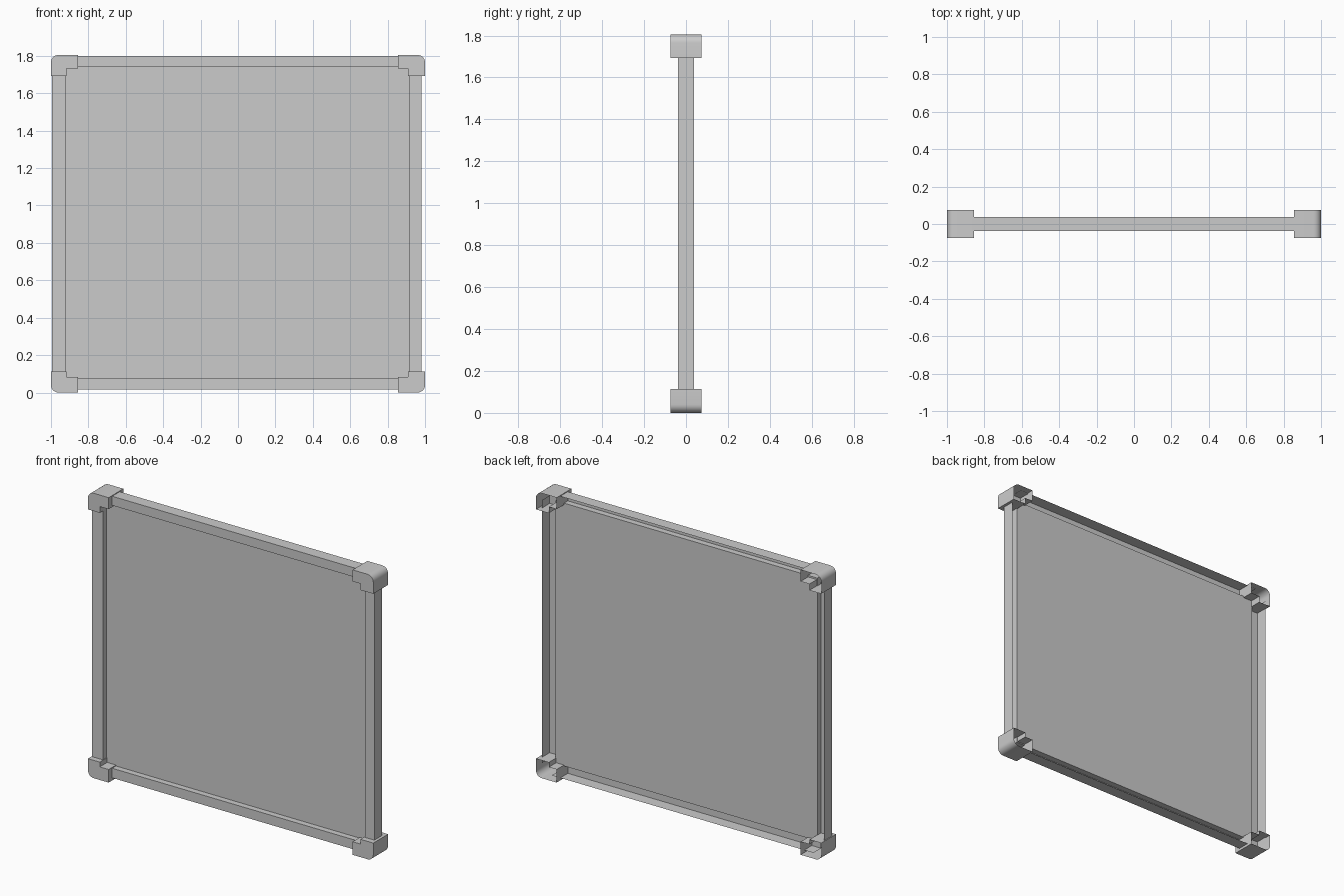
import bpy, bmesh, math

if "Cube" in bpy.data.objects:
    bpy.data.objects.remove(bpy.data.objects["Cube"])

TOP = 1.805
Y_BAR, Y_CORNER, Y_PANEL = 0.038, 0.074, 0.0


def make_object(name, bm):
    bmesh.ops.recalc_face_normals(bm, faces=bm.faces)
    mesh = bpy.data.meshes.new(name)
    bm.to_mesh(mesh)
    bm.free()
    obj = bpy.data.objects.new(name, mesh)
    bpy.context.collection.objects.link(obj)
    return obj


def corner(name, sx, top):
    """L-shaped cap with a rounded outer corner, hollow and open at the back."""
    r = 0.04
    arc = [(r - r * math.cos(a), r - r * math.sin(a))
           for a in (math.pi / 2 * i / 6 for i in range(7))]
    wide = 0.083 if sx < 0 else 0.09
    tall = 0.073 if top else 0.083
    outline = arc + [(0.145, 0), (0.145, tall), (wide, tall),
                     (wide, 0.113), (0, 0.113)]
    pts = [(sx * (1 - u), TOP - v if top else v) for u, v in outline]
    bm = bmesh.new()
    front = [bm.verts.new((x, -Y_CORNER, z)) for x, z in pts]
    back = [bm.verts.new((x, Y_CORNER, z)) for x, z in pts]
    bm.faces.new(front)
    n = len(pts)
    for i in range(n):
        j = (i + 1) % n
        bm.faces.new((front[i], front[j], back[j], back[i]))
    # an open shell: make sure the front faces forward
    obj = make_object(name, bm)
    if obj.data.polygons[0].normal.y > 0:
        obj.data.flip_normals()
    bpy.ops.object.select_all(action='DESELECT')
    obj.select_set(True)
    bpy.context.view_layer.objects.active = obj
    bpy.ops.object.shade_smooth_by_angle(angle=math.radians(30))


def rail(name, outer, inner, start, end, vertical):
    """Channel open at the back; its inner lip reaches only to the panel."""
    profile = [(outer, Y_BAR), (outer, -Y_BAR), (inner, -Y_BAR), (inner, Y_PANEL)]
    bm = bmesh.new()
    rows = [[bm.verts.new((u, y, t) if vertical else (t, y, u)) for u, y in profile]
            for t in (start, end)]
    for i in range(3):
        bm.faces.new((rows[0][i], rows[0][i + 1], rows[1][i + 1], rows[1][i]))
    obj = make_object(name, bm)
    if obj.data.polygons[1].normal.y > 0:
        obj.data.flip_normals()


# Four corner caps
for side, sx in (("left", -1), ("right", 1)):
    for level, top in (("bottom", False), ("top", True)):
        corner(f"{level}_{side}_corner", sx, top)

# Frame rails
X_LEFT, X_RIGHT, Z_LOW, Z_HIGH = -0.92, 0.915, 0.077, 1.742
rail("left_rail", -0.995, X_LEFT, Z_LOW, Z_HIGH, True)
rail("right_rail", 0.982, X_RIGHT, Z_LOW, Z_HIGH, True)
rail("bottom_rail", 0.016, Z_LOW, X_LEFT, X_RIGHT, False)
rail("top_rail", 1.80, Z_HIGH, X_LEFT, X_RIGHT, False)

# Flat panel sheet
bm = bmesh.new()
bm.faces.new([bm.verts.new((x, Y_PANEL, z)) for x, z in
              ((X_LEFT, Z_LOW), (X_RIGHT, Z_LOW), (X_RIGHT, Z_HIGH), (X_LEFT, Z_HIGH))])
panel = make_object("panel", bm)
if panel.data.polygons[0].normal.y > 0:
    panel.data.flip_normals()
